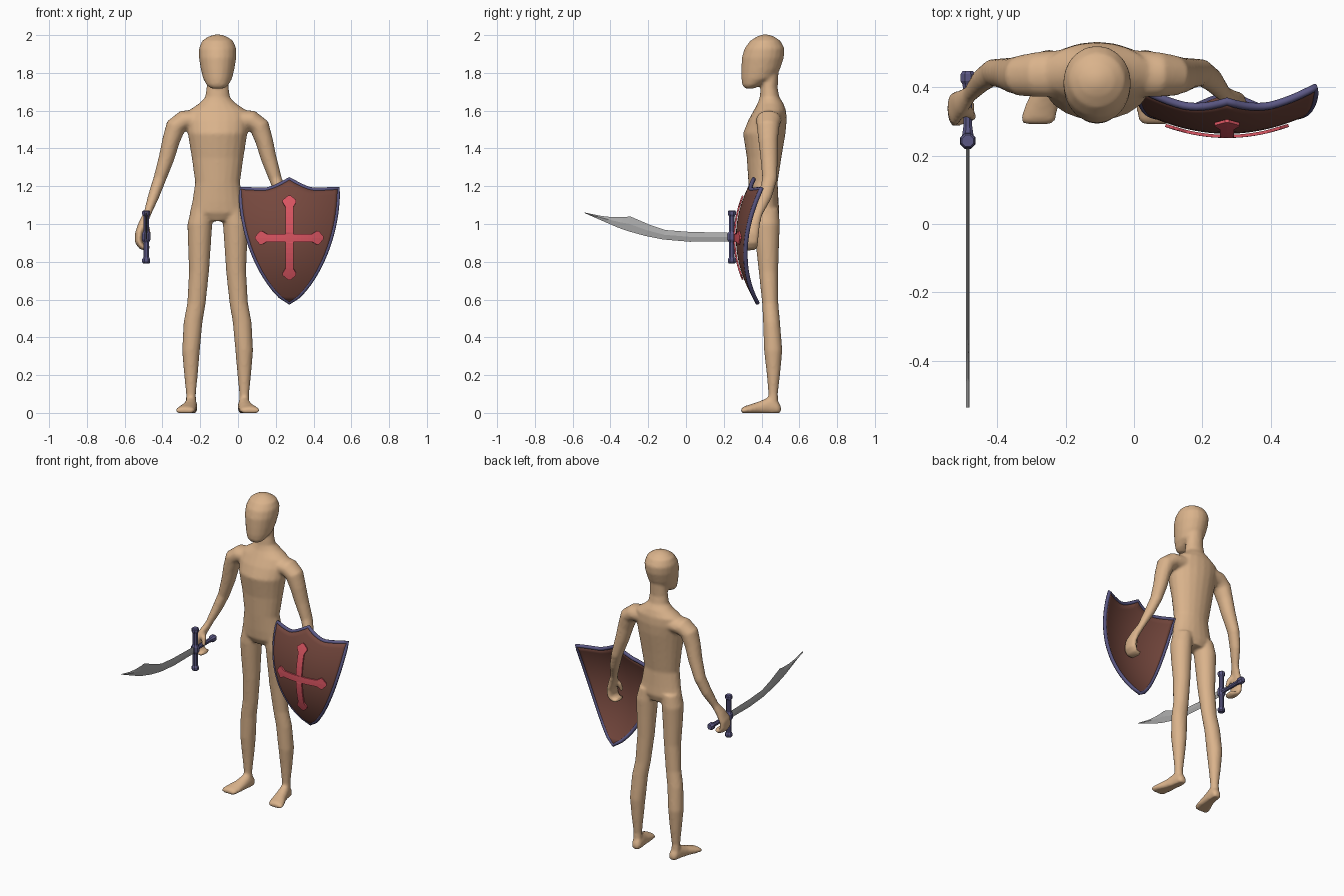
import bpy, bmesh, math
from mathutils import Vector

if "Cube" in bpy.data.objects:
    bpy.data.objects.remove(bpy.data.objects["Cube"])

CX = -0.108   # middle of the figure


def material(name, rgb):
    m = bpy.data.materials.new(name)
    m.diffuse_color = (*rgb, 1)
    m.use_nodes = True
    m.node_tree.nodes["Principled BSDF"].inputs["Base Color"].default_value = m.diffuse_color
    return m


SKIN = material("skin tan", (0.70, 0.45, 0.26))
BROWN = material("shield brown", (0.18, 0.065, 0.048))
RED = material("cross red", (0.70, 0.09, 0.12))
PURPLE = material("trim purple", (0.105, 0.097, 0.23))
GREY = material("blade grey", (0.42, 0.42, 0.42))


def finish(bm, name, mat, smooth=False):
    bmesh.ops.remove_doubles(bm, verts=bm.verts, dist=1e-5)
    bmesh.ops.recalc_face_normals(bm, faces=bm.faces)
    me = bpy.data.meshes.new(name)
    bm.to_mesh(me)
    bm.free()
    me.materials.append(mat)
    for p in me.polygons:
        p.use_smooth = smooth
    ob = bpy.data.objects.new(name, me)
    bpy.context.collection.objects.link(ob)
    return ob


def loft(bm, rings):
    rows = [[bm.verts.new(p) for p in r] for r in rings]
    n = len(rows[0])
    for a, b in zip(rows, rows[1:]):
        for i in range(n):
            bm.faces.new((a[i], a[(i + 1) % n], b[(i + 1) % n], b[i]))
    bm.faces.new(rows[0])
    bm.faces.new(rows[-1][::-1])


def ring(c, u, v, n=20, turn=0.0):
    return [Vector(c) + Vector(u) * math.cos(turn + 2 * math.pi * i / n)
            + Vector(v) * math.sin(turn + 2 * math.pi * i / n) for i in range(n)]


def slabs(bm, secs, s=1):
    """Horizontal sections: x offset, z, half width, front y, back y."""
    loft(bm, [ring((CX + s * o, (f + b) / 2, z), (w, 0, 0), (0, (b - f) / 2, 0))
              for o, z, w, f, b in secs])


def limb(bm, secs, s=1):
    """Sections across a bending path: x offset, y, z, thickness, depth."""
    pts = [Vector((CX + s * o, y, z)) for o, y, z, _, _ in secs]
    rings = []
    for i, p in enumerate(pts):
        t = (pts[min(i + 1, len(pts) - 1)] - pts[max(i - 1, 0)]).normalized()
        v = Vector((0, 1, 0))
        v = (v - t * v.dot(t)).normalized()
        rings.append(ring(p, v.cross(t) * secs[i][3], v * secs[i][4], 16))
    loft(bm, rings)


# Body: overlapping lofts fused into one smooth skin
bm = bmesh.new()
# torso and neck
slabs(bm, [(0, *r) for r in (
    (1.015, .09, .37, .48), (1.06, .148, .345, .495), (1.12, .134, .338, .49),
    (1.22, .119, .33, .485), (1.35, .137, .322, .505), (1.48, .158, .302, .527),
    (1.55, .166, .33, .533), (1.60, .155, .358, .53), (1.64, .095, .38, .515),
    (1.67, .066, .39, .495), (1.72, .059, .395, .485), (1.80, .055, .40, .49))])
# head
slabs(bm, [(0, *r) for r in (
    (1.718, .035, .312, .36), (1.735, .057, .298, .40), (1.77, .077, .293, .47),
    (1.82, .089, .293, .498), (1.88, .099, .295, .518), (1.93, .099, .31, .522),
    (1.97, .082, .34, .50), (1.992, .05, .375, .467), (2.003, .015, .405, .435))])
for s in (1, -1):
    # leg
    slabs(bm, [(-.080, 1.08, .060, .36, .49), (-.094, 1.0, .066, .358, .497),
               (-.096, .9, .061, .368, .493), (-.098, .75, .053, .385, .488),
               (-.112, .58, .049, .403, .489), (-.130, .48, .050, .408, .498),
               (-.141, .33, .047, .413, .510), (-.141, .2, .036, .428, .498),
               (-.141, .1, .026, .436, .486), (-.141, .03, .028, .436, .49)], s)
    # foot, heel to toe, with a flat sole
    foot = [(-.136, .503, .018, .035), (-.137, .485, .030, .065), (-.141, .44, .034, .085),
            (-.150, .39, .040, .062), (-.164, .34, .050, .045), (-.172, .305, .053, .034),
            (-.173, .291, .042, .022)]
    loft(bm, [[Vector((p.x, p.y, max(p.z, 0))) for p in
               ring((CX + s * o, y, h * .4), (w, 0, 0), (0, 0, h * .6), 16)]
              for o, y, w, h in foot])
    # arm
    limb(bm, [(-.10, .44, 1.555, .05, .07), (-.18, .437, 1.548, .054, .066),
              (-.222, .434, 1.515, .054, .060), (-.247, .435, 1.44, .047, .052),
              (-.270, .440, 1.35, .042, .046), (-.306, .443, 1.24, .034, .040),
              (-.338, .420, 1.15, .030, .036), (-.370, .382, 1.06, .021, .026),
              (-.382, .370, 1.03, .021, .027)], s)
    # curled hand and thumb
    limb(bm, [(-.374, .378, 1.05, .021, .026), (-.397, .355, 1.00, .023, .038),
              (-.416, .338, .95, .022, .050), (-.417, .334, .905, .021, .050),
              (-.402, .333, .88, .017, .048), (-.380, .333, .872, .014, .045),
              (-.362, .333, .884, .012, .040)], s)
    limb(bm, [(-.392, .345, 1.0, .016, .018), (-.372, .325, .975, .015, .016),
              (-.362, .312, .93, .012, .013)], s)
body = finish(bm, "body", SKIN, True)
rm = body.modifiers.new("fuse", 'REMESH')
rm.mode, rm.voxel_size, rm.use_smooth_shade = 'VOXEL', 0.009, True
sm = body.modifiers.new("soften", 'SMOOTH')
sm.factor, sm.iterations = 0.5, 4

# Shield: a plate bowed both ways
SX, SZ = 0.272, 0.927


def bow(x, z, lift=0.0):
    return Vector((x, .272 + 1.0 * (x - SX) ** 2 + .9 * (z - SZ) ** 2 - lift, z))


def shield_point(u, t):
    bump = .05 * max(0, 1 - abs(u) / .5) ** 1.4 - .006 * math.sin(math.pi * abs(u))
    z = 1.187 - t * .603 + bump * (1 - t) ** 2
    return bow(SX + u * .257 * (1 - t * t) ** .75, z)


bm = bmesh.new()
NU, NT = 24, 18
grid = [[bm.verts.new(shield_point(2 * i / NU - 1, j / NT)) for i in range(NU + 1)]
        for j in range(NT + 1)]
for j in range(NT):
    for i in range(NU):
        bm.faces.new((grid[j][i], grid[j + 1][i], grid[j + 1][i + 1], grid[j][i + 1]))
plate = finish(bm, "shield_plate", BROWN, True)
sol = plate.modifiers.new("thickness", 'SOLIDIFY')
sol.thickness, sol.offset = 0.016, 0

# shield rim
edge = [shield_point(2 * i / NU - 1, 0) for i in range(NU + 1)]
edge += [shield_point(1, j / NT) for j in range(1, NT + 1)]
edge += [shield_point(-1, j / NT) for j in range(NT - 1, 0, -1)]
cu = bpy.data.curves.new("shield_rim", 'CURVE')
cu.dimensions = '3D'
cu.bevel_depth, cu.bevel_resolution = 0.0115, 2
sp = cu.splines.new('POLY')
sp.points.add(len(edge) - 1)
for p, e in zip(sp.points, edge):
    p.co = (*e, 1)
sp.use_cyclic_u = True
cu.materials.append(PURPLE)
bpy.context.collection.objects.link(bpy.data.objects.new("shield_rim", cu))

# cross on the shield, four arms with pointed ends
bm = bmesh.new()
for dx, dz, length in ((1, 0, .18), (-1, 0, .18), (0, 1, .223), (0, -1, .222)):
    stations = [(k * (length - .06) / 6, .021) for k in range(7)]
    stations += [(length - .035, .036), (length - .025, .036), (length, .006)]
    rows = [[bm.verts.new(bow(SX + dx * d - dz * w * q, SZ + dz * d + dx * w * q, .016))
             for q in (-1, 0, 1)] for d, w in stations]
    for a, b in zip(rows, rows[1:]):
        for k in (0, 1):
            bm.faces.new((a[k], b[k], b[k + 1], a[k + 1]))
for f in bm.faces:
    f.normal_update()
cross = finish(bm, "shield_cross", RED)
sol = cross.modifiers.new("thickness", 'SOLIDIFY')
sol.thickness, sol.offset = 0.009, 0

# Sword
BX, BZ = -0.486, 0.932
# curved blade: top y, top z, bottom y, bottom z
bm = bmesh.new()
loft(bm, [[Vector((BX, yt, zt)), Vector((BX + .005, (yt + yb) / 2, (zt + zb) / 2)),
           Vector((BX, yb, zb)), Vector((BX - .005, (yt + yb) / 2, (zt + zb) / 2))]
          for yt, zt, yb, zb in (
              (.25, .953, .25, .907), (.02, .958, .02, .906), (-.11, .968, -.12, .918),
              (-.19, .995, -.22, .938), (-.295, 1.04, -.31, .963), (-.33, 1.036, -.36, .981),
              (-.39, 1.036, -.43, 1.011), (-.45, 1.043, -.48, 1.033),
              (-.537, 1.061, -.537, 1.058))])
finish(bm, "sword_blade", GREY)

# crossguard
bm = bmesh.new()
loft(bm, [ring((BX, .243, BZ + h), (w, 0, 0), (0, w, 0), 8, math.pi / 8) for h, w in (
    (-.14, .018), (-.134, .023), (-.118, .023), (-.108, .016), (-.03, .016), (-.015, .025),
    (.015, .025), (.03, .016), (.108, .016), (.118, .023), (.134, .023), (.14, .018))])
finish(bm, "sword_guard", PURPLE)

# grip and pommel
bm = bmesh.new()
loft(bm, [ring((BX, y, BZ), (w, 0, 0), (0, 0, w), 8, math.pi / 8) for y, w in (
    (.225, .012), (.26, .018), (.285, .014), (.39, .014), (.408, .017), (.418, .023),
    (.438, .023), (.447, .017))])
finish(bm, "sword_grip", PURPLE)
